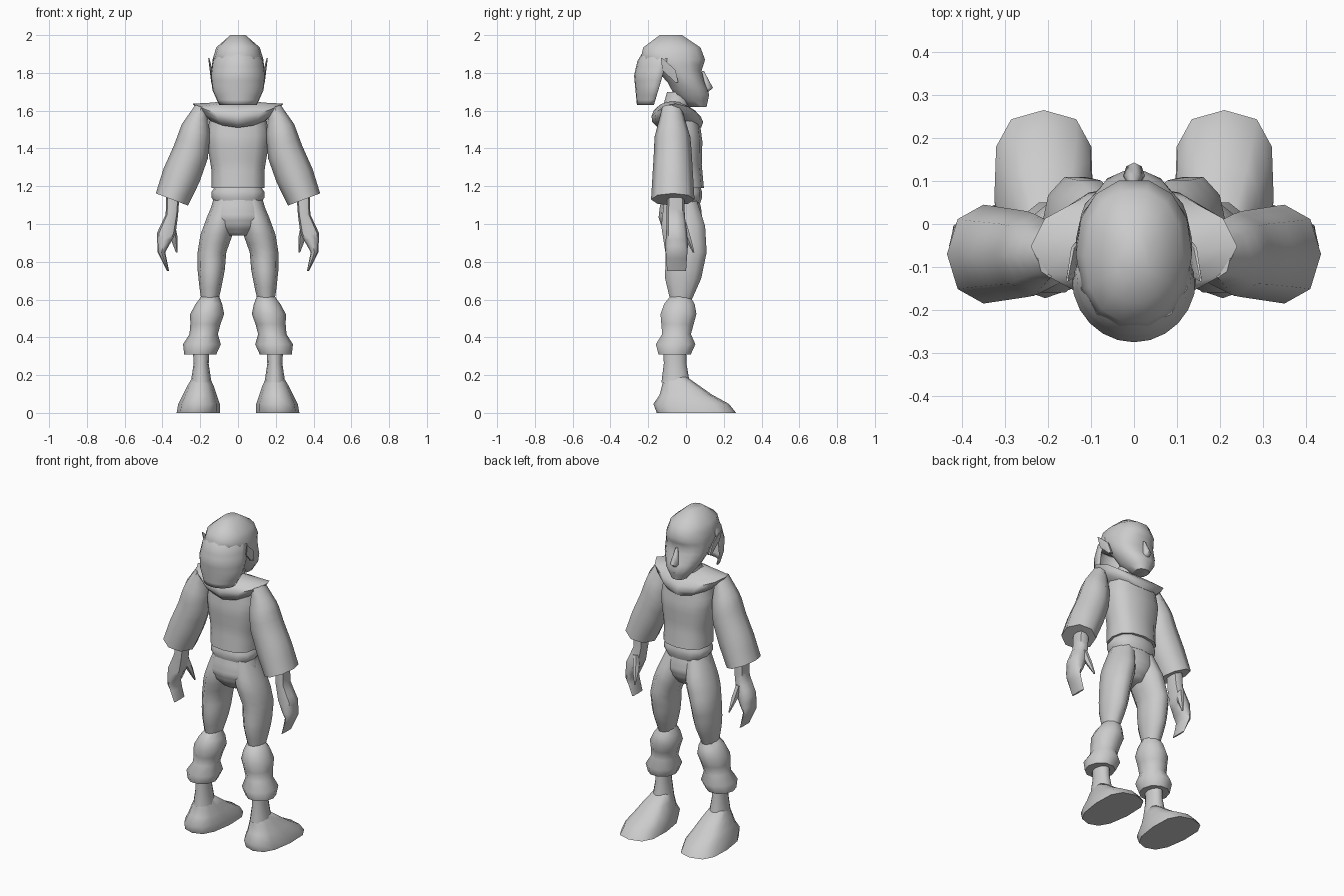
import bpy
import bmesh
from math import sin, cos, pi, radians
from mathutils import Vector

default_cube = bpy.data.objects.get("Cube")
if default_cube:
    bpy.data.objects.remove(default_cube)

# One plain grey for the whole figure
grey = bpy.data.materials.new("plain_grey")
grey.use_nodes = True
grey.diffuse_color = (0.6, 0.6, 0.6, 1)
grey.node_tree.nodes["Principled BSDF"].inputs["Base Color"].default_value = grey.diffuse_color


def sample(values, t):
    """Linear blend along evenly spaced values, t running from start to end."""
    position = t * (len(values) - 1)
    index = min(int(position + 1e-6), len(values) - 1)
    following = min(index + 1, len(values) - 1)
    return values[index] + (values[following] - values[index]) * (position - index)


def signed_power(value, power):
    return abs(value) ** power * (1 if value >= 0 else -1)


def loft(name, path, widths, depths, sides=12, steps=12, pair=False, shell=False,
         square=1.0, slope=0.0, lift=0.0, taper=0.0):
    """Skin level oval sections along a path, from the top down.
    pair mirrors the part, shell keeps only an open rear half, square makes the oval boxier,
    slope tilts sections sideways, lift raises both sides, taper widens the front."""
    points = [Vector(point) for point in path]
    columns = sides + 1 if shell else sides
    sweep = -pi if shell else 2 * pi
    bm = bmesh.new()
    rows = []
    for step in range(steps + 1):
        t = step / steps
        centre = sample(points, t)
        width, depth = sample(widths, t), sample(depths, t)
        row = []
        for column in range(columns):
            angle = sweep * column / sides
            across = signed_power(cos(angle), square)
            along = signed_power(sin(angle), square)
            x = width * across * (1 + taper * along)
            rise = slope * x + lift * abs(x * across)
            row.append(bm.verts.new(centre + Vector((x, depth * along, rise))))
        rows.append(row)
    for upper, lower in zip(rows, rows[1:]):
        for a in range(sides):
            b = (a + 1) % columns
            bm.faces.new((upper[a], upper[b], lower[b], lower[a]))
    if not shell:
        bm.faces.new(rows[0])
        bm.faces.new(rows[-1])
    bmesh.ops.recalc_face_normals(bm, faces=bm.faces[:])
    mesh = bpy.data.meshes.new(name)
    bm.to_mesh(mesh)
    bm.free()
    mesh.materials.append(grey)
    mesh.shade_smooth()
    mesh.set_sharp_from_angle(angle=radians(55))
    part = bpy.data.objects.new(name, mesh)
    bpy.context.collection.objects.link(part)
    if shell:
        part.modifiers.new("Thickness", 'SOLIDIFY').thickness = 0.01
    if pair:
        part.modifiers.new("Mirror", 'MIRROR').use_axis[0] = True


# Head with a tapering jaw, and hair hanging behind it
loft("head", path=[(0, -.08, 2), (0, -.07, 1.87), (0, 0, 1.75), (0, .06, 1.62)],
     widths=[.04, .115, .135, .135, .125, .095, .045],
     depths=[.06, .155, .175, .12, .1, .095, .05], sides=14, square=.9)
loft("hair", path=[(0, -.08, 1.94), (0, -.17, 1.63)],
     widths=[.1, .135, .145, .135, .1],
     depths=[.13, .155, .15, .12, .09], shell=True)

# Face details
loft("nose", path=[(0, .09, 1.81), (0, .113, 1.72), (0, .09, 1.69)],
     widths=[.008, .025, .015], depths=[.005, .03, .015], sides=8, steps=4)
loft("lips", path=[(0, .1, 1.68), (0, .1, 1.65)],
     widths=[.02, .035, .02], depths=[.01, .02, .01], sides=8, steps=2)
loft("ear", path=[(.155, -.13, 1.88), (.13, -.05, 1.75)],
     widths=[.003, .012], depths=[.004, .04, .01], sides=6, steps=4, pair=True)
loft("neck", path=[(0, -.03, 1.7), (0, -.07, 1.56)],
     widths=[.065, .065, .09], depths=[.07], steps=2)

# Cowl collar, peaked at the shoulders
loft("collar", path=[(0, -.07, 1.63), (0, -.035, 1.51)],
     widths=[.07, .15, .24, .21, .16], depths=[.07, .11, .13, .135, .115],
     steps=4, lift=.28)

# Tunic and rolled waistband
loft("torso", path=[(0, -.03, 1.56), (0, -.025, 1.19)],
     widths=[.15, .165, .155, .14, .14], depths=[.1, .115, .11, .12], square=.8)
loft("waistband", path=[(0, -.025, 1.2), (0, -.025, 1.11)],
     widths=[.12, .14, .14, .12], depths=[.1, .11, .11, .1], steps=3, square=.8)

# Trousers: pelvis, thighs and flared cuffs
loft("pelvis", path=[(0, -.03, 1.13), (0, -.03, .94)],
     widths=[.13, .145, .152, .13, .07], depths=[.1, .11, .115, .1, .06], square=.9)
loft("thigh", path=[(.065, -.03, 1.13), (.138, 0, .85), (.15, -.03, .57)],
     widths=[.06, .075, .085, .076, .072, .058, .04],
     depths=[.09, .122, .115, .1, .05], sides=10, pair=True)
loft("cuff", path=[(.145, -.03, .63), (.2, -.06, .31)],
     widths=[.04, .07, .09, .08, .075, .1, .085],
     depths=[.045, .085, .1, .09, .08, .11, .09], sides=10, steps=6, pair=True)

# Ankles and broad feet
loft("ankle", path=[(.195, -.06, .36), (.195, -.055, .16)],
     widths=[.045, .04, .055], depths=[.06, .06, .075], steps=2, pair=True)
loft("foot", path=[(.195, -.055, .19), (.21, .055, 0)],
     widths=[.045, .07, .09, .11, .115], depths=[.06, .1, .14, .2, .21],
     steps=4, pair=True, square=.75, taper=.12)

# Flared sleeves
loft("sleeve", path=[(.195, -.075, 1.62), (.25, -.07, 1.38), (.35, -.07, 1.13)],
     widths=[.03, .075, .09, .095, .085], depths=[.05, .095, .105, .115],
     sides=8, pair=True, slope=.38)

# Hands: wrist, palm and joined fingers, plus a thumb
loft("hand", path=[(.345, -.055, 1.15), (.35, -.055, 1.05), (.38, -.05, .95),
                   (.405, -.05, .85), (.37, -.05, .75)],
     widths=[.035, .033, .05, .02, .005], depths=[.045, .05, .06, .05],
     sides=8, pair=True, square=.75)
loft("thumb", path=[(.355, -.025, 1.01), (.325, .04, .85)],
     widths=[.02, .02, .004], depths=[.03, .02, .005], sides=6, steps=4, pair=True)
